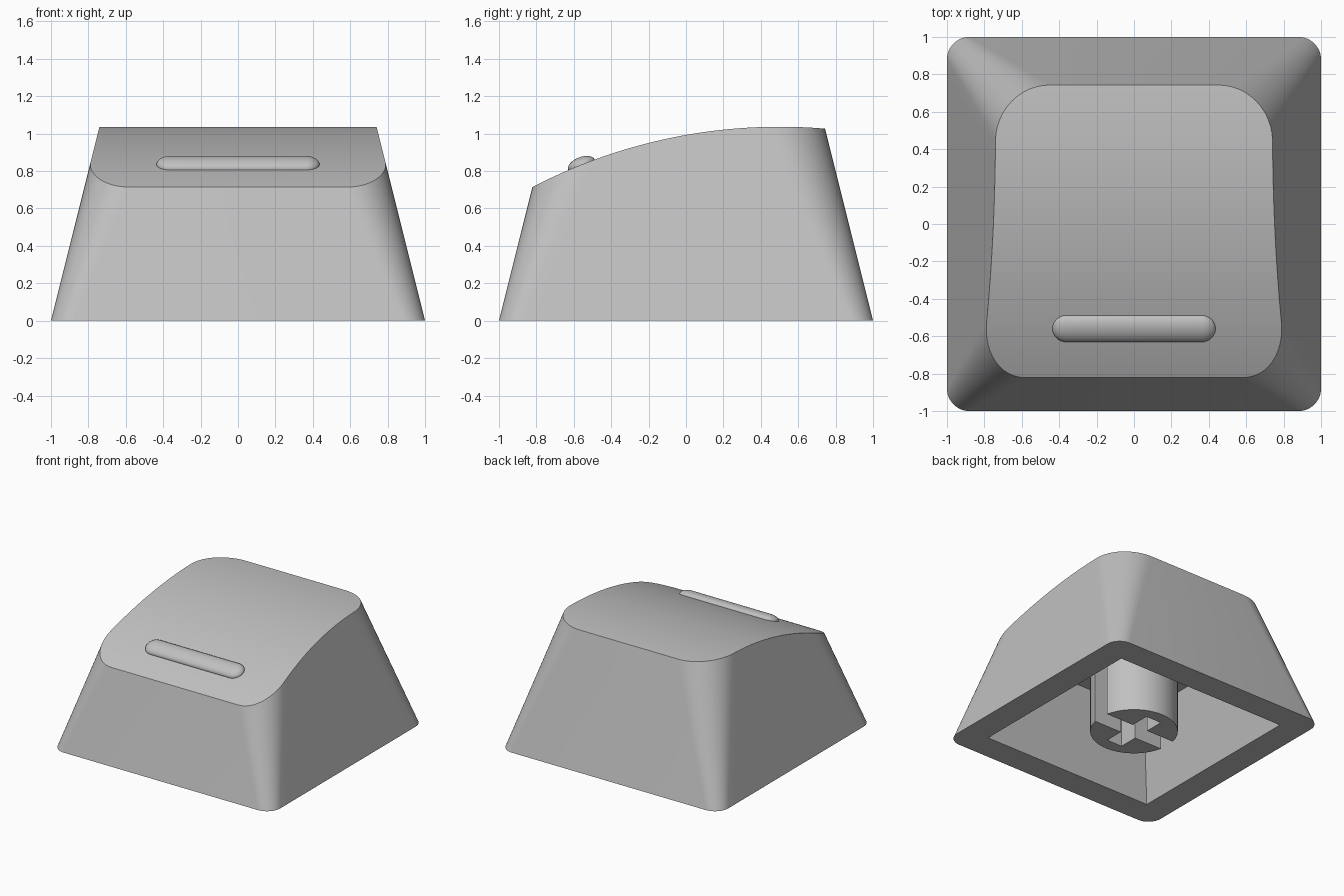
import bpy, bmesh
from math import sin, cos, pi, asin, atan, radians
from mathutils import Matrix

cube = bpy.data.objects.get("Cube")
if cube:
    bpy.data.objects.remove(cube, do_unlink=True)

gray = bpy.data.materials.new("light_gray_plastic")
gray.use_nodes = True
COLOR = (0.53, 0.53, 0.53, 1)
gray.diffuse_color = COLOR
gray.node_tree.nodes["Principled BSDF"].inputs["Base Color"].default_value = COLOR

CORNER, SIDE = 12, 20        # segments per corner and per side
TAPER = 0.25                 # inward lean of every wall
CEILING = 0.665


def finish(name, bm):
    bmesh.ops.remove_doubles(bm, verts=bm.verts, dist=1e-5)
    bmesh.ops.recalc_face_normals(bm, faces=bm.faces)
    mesh = bpy.data.meshes.new(name)
    bm.to_mesh(mesh)
    bm.free()
    mesh.materials.append(gray)
    obj = bpy.data.objects.new(name, mesh)
    bpy.context.collection.objects.link(obj)
    bpy.ops.object.select_all(action="DESELECT")
    obj.select_set(True)
    bpy.context.view_layer.objects.active = obj
    bpy.ops.object.shade_smooth_by_angle(angle=radians(30))
    return obj


def top_height(y):
    """Cylindrical top surface, highest towards the back."""
    radius = 2.867
    return 1.037 - radius + (radius ** 2 - (y - 0.5) ** 2) ** 0.5


# Right half of the outline, front to back: (corner sign, angle) or side fraction
outline = [("corner", -1, -pi / 2 * (1 - i / CORNER)) for i in range(CORNER + 1)]
outline += [("side", i / SIDE, 0) for i in range(1, SIDE)]
outline += [("corner", 1, pi / 2 * i / CORNER) for i in range(CORNER + 1)]


def outline_point(kind, a, angle, half, r):
    if kind == "side":
        return half, (2 * a - 1) * (half - r)
    return half - r + r * cos(angle), a * (half - r) + r * sin(angle)


def outer(item, z):
    return (*outline_point(*item, 1 - TAPER * z, 0.12 + 0.17 * z), z)


def on_top(item):
    z = 0.9
    for _ in range(25):
        z = top_height(outer(item, z)[1])
    return outer(item, z)


def inner(item, z):
    return (*outline_point(*item, 0.78 - TAPER * z, 0), z)


# Cap shell: curved top, sloping walls, flat rim and tapered hollow
bm = bmesh.new()
rings = []
for place in (on_top, lambda p: outer(p, 0), lambda p: inner(p, 0), lambda p: inner(p, CEILING)):
    right = [place(p) for p in outline]
    left = [(-x, y, z) for x, y, z in reversed(right)]
    rings.append([bm.verts.new(co) for co in right + left])
count = len(rings[0])
for upper, lower in zip(rings, rings[1:]):
    for i in range(count):
        j = (i + 1) % count
        bm.faces.new((upper[i], upper[j], lower[j], lower[i]))
for ring in (rings[0], rings[-1]):
    for i in range(count // 2 - 1):
        bm.faces.new((ring[i], ring[i + 1], ring[-2 - i], ring[-1 - i]))
bmesh.ops.dissolve_degenerate(bm, dist=1e-5, edges=bm.edges)
finish("cap_shell", bm)

# Raised finger bar, lying along the slope of the top
bm = bmesh.new()
bmesh.ops.create_uvsphere(bm, u_segments=32, v_segments=16, radius=1,
                          matrix=Matrix.Rotation(pi / 2, 4, "Y"))
middle = [e for e in bm.edges if all(abs(v.co.x) < 1e-4 for v in e.verts)]
bmesh.ops.split_edges(bm, edges=middle)
for face in bm.faces:
    face.tag = face.calc_center_median().x > 0
for v in bm.verts:
    side = 1 if v.link_faces[0].tag else -1
    v.co.x = v.co.x * 0.076 + side * 0.36
    v.co.y *= 0.076
    v.co.z *= 0.041
ends = [e for e in bm.edges if e.is_boundary]
bmesh.ops.bridge_loops(bm, edges=ends)
bmesh.ops.transform(bm, verts=bm.verts, matrix=Matrix.Translation((0, -0.559, 0.834))
                    @ Matrix.Rotation(atan(0.396), 4, "X"))
finish("finger_bar", bm)

# Mounting stem: two half rounds with a cross-shaped socket between them
R, SLOT, REACH, STEPS = 0.33, 0.07, 0.23, 32
start = asin(SLOT / R)
half = [(R * cos(t), R * sin(t)) for t in
        (start + (pi - 2 * start) * i / STEPS for i in range(STEPS + 1))]
half += [(-SLOT, SLOT), (-SLOT, REACH), (SLOT, REACH), (SLOT, SLOT)]
bm = bmesh.new()
for sign in (1, -1):
    low = [bm.verts.new((x, sign * y, 0)) for x, y in half]
    high = [bm.verts.new((x, sign * y, CEILING + 0.005)) for x, y in half]
    bm.faces.new(low)
    bm.faces.new(high)
    for i in range(len(half)):
        j = (i + 1) % len(half)
        bm.faces.new((low[i], low[j], high[j], high[i]))
finish("mounting_stem", bm)
